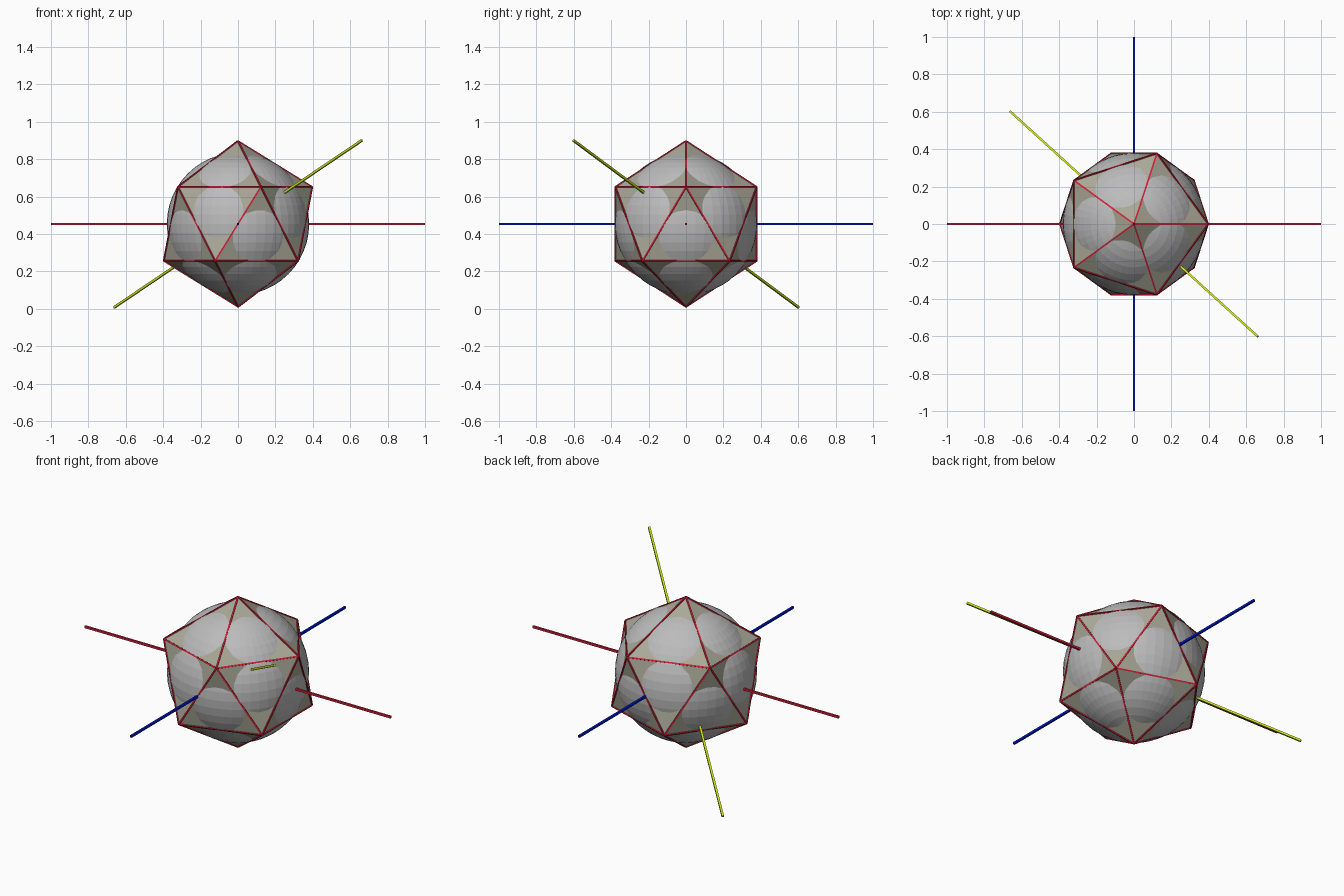
import bpy, bmesh
from mathutils import Vector, Matrix

if "Cube" in bpy.data.objects:
    bpy.data.objects.remove(bpy.data.objects["Cube"])

CENTRE = Vector((0, 0, 0.4535))
ICO_R = 0.443


def material(name, rgb):
    m = bpy.data.materials.new(name)
    m.diffuse_color = (*rgb, 1)
    m.use_nodes = True
    m.node_tree.nodes["Principled BSDF"].inputs["Base Color"].default_value = m.diffuse_color
    return m


grey = material("grey", (0.50, 0.50, 0.50))
beige = material("beige", (0.40, 0.39, 0.31))
red = material("red", (0.65, 0.015, 0.04))
blue = material("blue", (0.0, 0.01, 0.65))
yellow = material("yellow green", (0.60, 0.75, 0.01))


def finish(bm, name, mat):
    mesh = bpy.data.meshes.new(name)
    bm.to_mesh(mesh)
    bm.free()
    mesh.materials.append(mat)
    ob = bpy.data.objects.new(name, mesh)
    ob.location = CENTRE
    bpy.context.collection.objects.link(ob)
    return ob


def add_bar(bm, a, b, width, up):
    """Square bar from a to b with one flat side turned towards up."""
    z = (b - a).normalized()
    x = up.cross(z).normalized()
    y = z.cross(x)
    rot = Matrix((x, y, z)).transposed().to_4x4()
    size = Matrix.Diagonal((width, width, (b - a).length, 1))
    bmesh.ops.create_cube(bm, size=1,
                          matrix=Matrix.Translation((a + b) / 2) @ rot @ size)


# Inner ball, just reaching the middle of every icosahedron edge
bm = bmesh.new()
bmesh.ops.create_uvsphere(bm, u_segments=48, v_segments=24, radius=0.3805)
finish(bm, "ball", grey)

# Icosahedron
bm = bmesh.new()
bmesh.ops.create_icosphere(bm, subdivisions=1, radius=ICO_R)
edges = [(e.verts[0].co.copy(), e.verts[1].co.copy()) for e in bm.edges]
finish(bm, "icosahedron", beige)

# Thin red edge lines, flat side outwards
bm = bmesh.new()
for a, b in edges:
    add_bar(bm, a, b, 0.0085, a + b)
finish(bm, "edge_lines", red)

# Three long square axis rods through the centre
for name, d, mat in (("axis_rod_x", (1, 0, 0), red),
                     ("axis_rod_y", (0, 1, 0), blue),
                     ("axis_rod_slanted", (0.66, -0.60, 0.445), yellow)):
    bm = bmesh.new()
    end = Vector(d).normalized()
    add_bar(bm, -end, end, 0.012, Vector((0, 0, 1)))
    finish(bm, name, mat)
